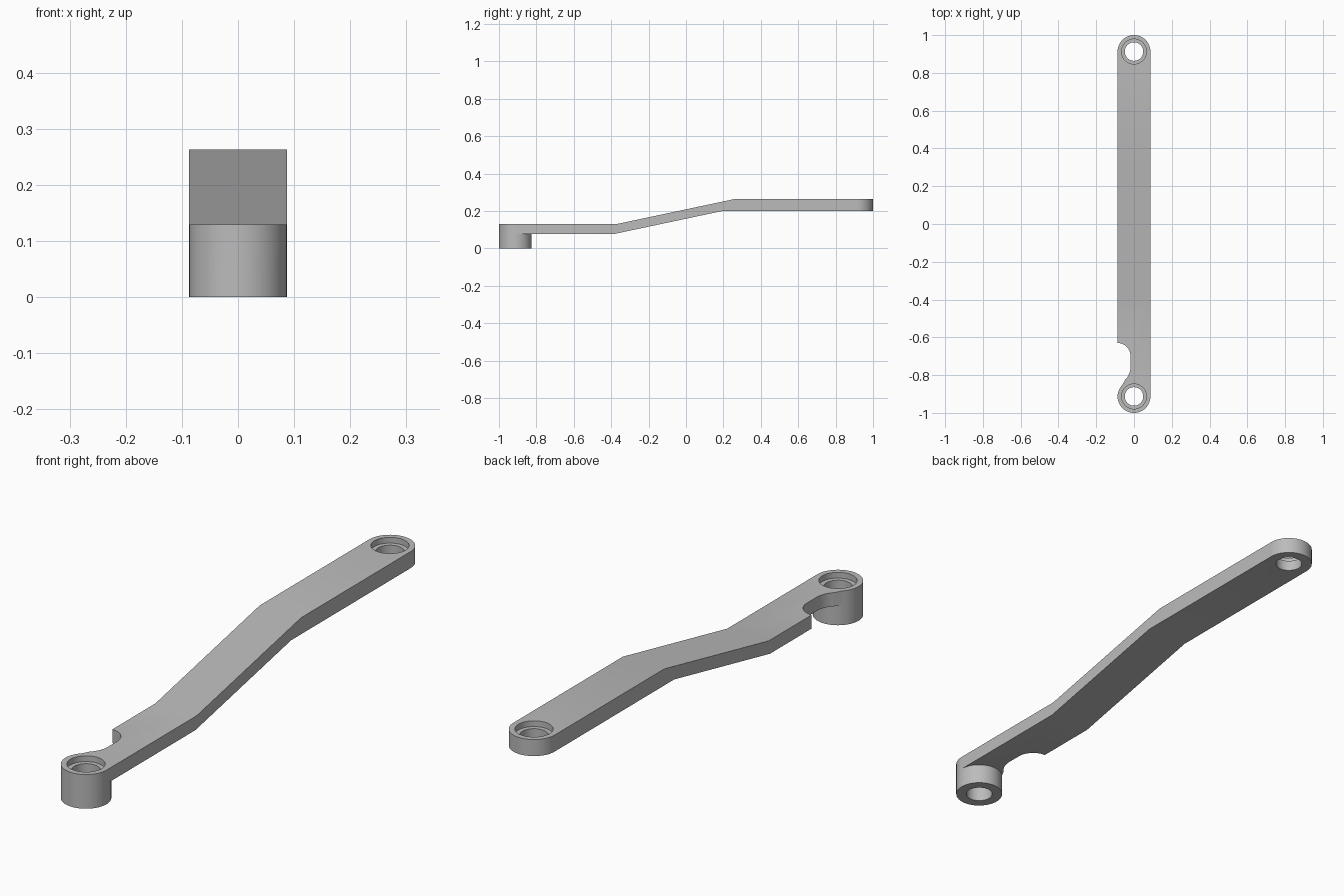
import bpy, bmesh, math
from mathutils import Vector

if "Cube" in bpy.data.objects:
    bpy.data.objects.remove(bpy.data.objects["Cube"], do_unlink=True)

R, END = 0.087, 0.913        # end radius, distance of the hole centres
TOP, LOW_TOP = 0.263, 0.13

grey = bpy.data.materials.new("plain grey")
grey.use_nodes = True
grey.diffuse_color = (0.5, 0.5, 0.5, 1)
grey.node_tree.nodes["Principled BSDF"].inputs["Base Color"].default_value = (0.5, 0.5, 0.5, 1)


def prism(name, points, direction):
    """Extrude a closed outline along a direction."""
    bm = bmesh.new()
    face = bm.faces.new([bm.verts.new(p) for p in points])
    new = bmesh.ops.extrude_face_region(bm, geom=[face])["geom"]
    bmesh.ops.translate(bm, vec=direction,
                        verts=[v for v in new if isinstance(v, bmesh.types.BMVert)])
    bmesh.ops.recalc_face_normals(bm, faces=bm.faces)
    mesh = bpy.data.meshes.new(name)
    bm.to_mesh(mesh)
    bm.free()
    mesh.materials.append(grey)
    obj = bpy.data.objects.new(name, mesh)
    bpy.context.collection.objects.link(obj)
    return obj


def arc(cx, cy, rx, ry, start, end, steps):
    angles = [math.radians(start + (end - start) * i / steps) for i in range(steps + 1)]
    return [(cx + rx * math.cos(a), cy + ry * math.sin(a)) for a in angles]


def cylinder(name, y, radius, bottom, top):
    ring = arc(0, y, radius, radius, 0, 360, 64)[:-1]
    return prism(name, [(px, py, bottom) for px, py in ring], Vector((0, 0, top - bottom)))


def combine(target, tool, operation):
    mod = target.modifiers.new(operation.lower(), "BOOLEAN")
    mod.operation, mod.object, mod.solver = operation, tool, "EXACT"
    bpy.context.view_layer.objects.active = target
    bpy.ops.object.modifier_apply(modifier=mod.name)
    bpy.data.objects.remove(tool, do_unlink=True)


# Cranked bar from its side profile
side = [(-1.1, 0.078), (-0.38, 0.078), (0.195, 0.2), (1.1, 0.2),
        (1.1, TOP), (0.255, TOP), (-0.372, LOW_TOP), (-1.1, LOW_TOP)]
bar = prism("cranked_arm", [(-0.2, y, z) for y, z in side], Vector((0.4, 0, 0)))

# Plan outline: rounded ends and the relief notch on the right edge
outline = arc(0, END, R, R, 0, 180, 32)
outline += arc(-R, -0.70, 0.069, 0.07, 90, 0, 12)
outline += arc(-0.098, -0.755, 0.08, 0.09, 0, -50, 10)
outline += arc(0, -END, R, R, 135, 360, 40)
combine(bar, prism("plan", [(x, y, -0.1) for x, y in outline], Vector((0, 0, 0.6))), "INTERSECT")

# Boss under the front end
combine(bar, cylinder("boss", -END, R, 0, LOW_TOP), "UNION")

# Stepped hole through each end
for y, top in ((-END, LOW_TOP), (END, TOP)):
    combine(bar, cylinder("hole", y, 0.049, -0.1, 0.5), "DIFFERENCE")
    combine(bar, cylinder("counterbore", y, 0.066, top - 0.022, 0.5), "DIFFERENCE")

bpy.ops.object.select_all(action="DESELECT")
bar.select_set(True)
bpy.context.view_layer.objects.active = bar
bpy.ops.object.shade_smooth_by_angle(angle=math.radians(25))
